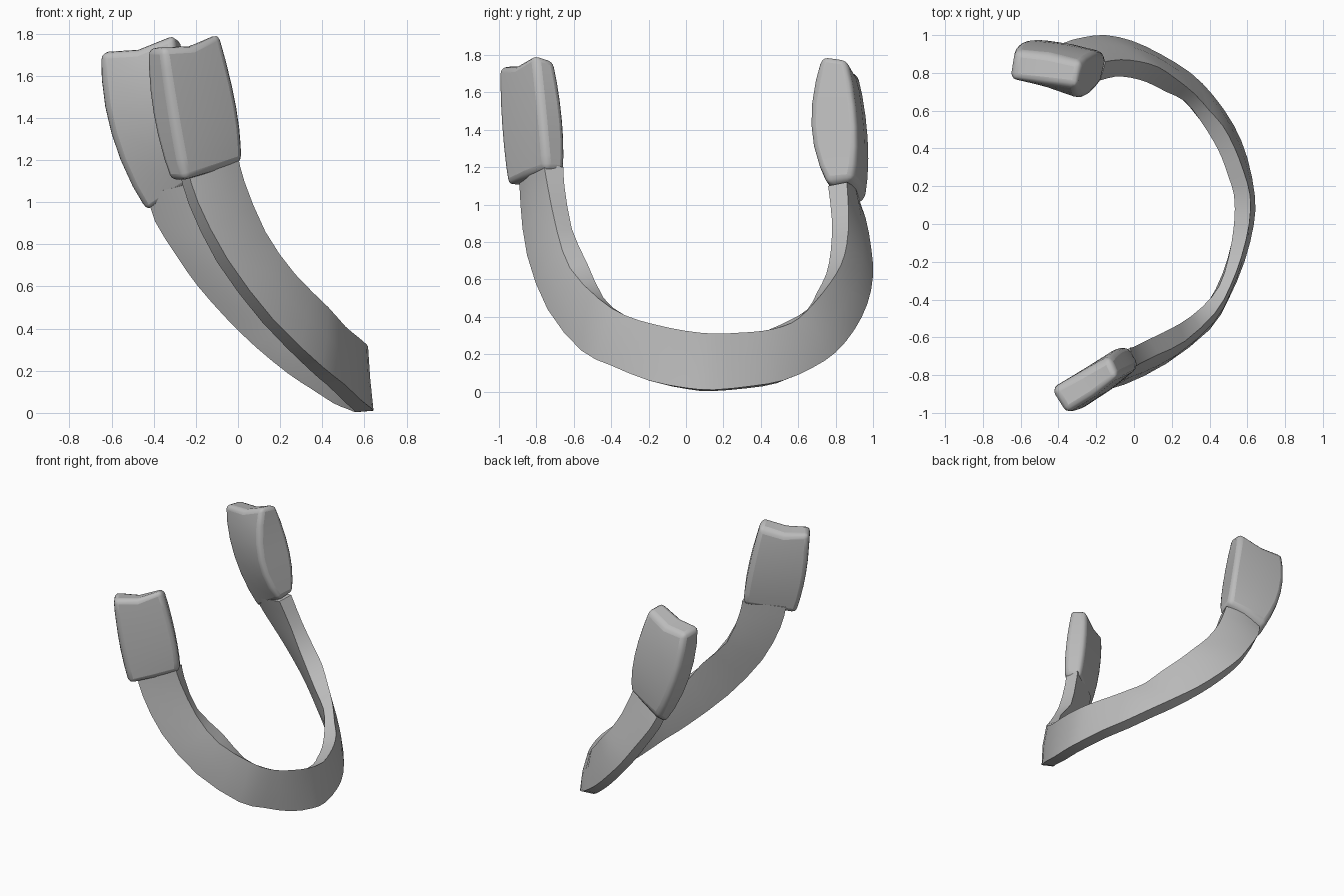
import bpy, bmesh, math
from mathutils import Vector as V

if "Cube" in bpy.data.objects:
    bpy.data.objects.remove(bpy.data.objects["Cube"])

grey = bpy.data.materials.new("plain grey")
grey.diffuse_color = (0.5, 0.5, 0.5, 1)
grey.use_nodes = True
grey.node_tree.nodes["Principled BSDF"].inputs["Base Color"].default_value = grey.diffuse_color


def loft(name, rings, bevel=0):
    """Skin a list of six-point rings and cap the ends."""
    bm = bmesh.new()
    loops = [[bm.verts.new(p) for p in ring] for ring in rings]
    for a, b in zip(loops, loops[1:]):
        for i in range(6):
            j = (i + 1) % 6
            bm.faces.new((a[i], a[j], b[j], b[i]))
    for r in (loops[0], loops[-1]):
        bm.faces.new((r[0], r[1], r[4], r[5]))
        bm.faces.new((r[1], r[2], r[3], r[4]))
    bmesh.ops.recalc_face_normals(bm, faces=bm.faces)
    mesh = bpy.data.meshes.new(name)
    bm.to_mesh(mesh)
    bm.free()
    obj = bpy.data.objects.new(name, mesh)
    bpy.context.collection.objects.link(obj)
    mesh.materials.append(grey)
    if bevel:
        mod = obj.modifiers.new("rounding", 'BEVEL')
        mod.width, mod.segments = bevel, 3
        mod.limit_method, mod.angle_limit = 'ANGLE', math.radians(45)
    bpy.context.view_layer.objects.active = obj
    obj.select_set(True)
    bpy.ops.object.shade_smooth_by_angle(angle=math.radians(50))
    obj.select_set(False)
    return obj


def spline(points, sub=2):
    """Smooth curve through the points."""
    p = [V(q) for q in points]
    p = [2 * p[0] - p[1]] + p + [2 * p[-1] - p[-2]]
    out = []
    for a, b, c, d in zip(p, p[1:], p[2:], p[3:]):
        for k in range(sub):
            t = k / sub
            out.append(.5 * (2 * b + (c - a) * t + (2 * a - 5 * b + 4 * c - d) * t ** 2
                             + (3 * b - a - 3 * c + d) * t ** 3))
    return out + [p[-2]]


# U-shaped band: outer lower edge, sharp upper ridge and inner upper edge, front to back
lower = spline([(-.24, -.89, 1.16), (-.19, -.885, 1.0), (-.05, -.85, .73), (.17, -.74, .44),
                (.40, -.56, .22), (.50, -.4, .14), (.585, -.2, .06), (.635, 0, .02), (.64, .15, .01),
                (.60, .35, .03), (.53, .52, .06), (.42, .68, .13), (.30, .80, .21), (.14, .90, .33),
                (-.01, .97, .47), (-.15, 1.0, .62), (-.26, .99, .77), (-.37, .96, .93), (-.42, .91, 1.06)])
ridge = spline([(0, -.76, 1.22), (.03, -.74, 1.1), (.13, -.69, .86), (.27, -.62, .66),
                (.43, -.47, .50), (.51, -.33, .41), (.57, -.17, .36), (.61, 0, .325), (.615, .15, .31),
                (.58, .28, .315), (.53, .41, .325), (.47, .52, .35), (.40, .60, .39), (.32, .69, .48),
                (.22, .77, .58), (.13, .83, .68), (.03, .86, .79), (-.07, .87, .94), (-.15, .86, 1.12)])
inner = spline([(-.02, -.655, 1.2), (0, -.65, 1.1), (.08, -.61, .87), (.24, -.53, .69),
                (.36, -.44, .50), (.45, -.33, .41), (.50, -.18, .34), (.53, 0, .28), (.53, .15, .27),
                (.50, .25, .28), (.465, .35, .30), (.42, .44, .33), (.35, .55, .38), (.27, .65, .44),
                (.17, .70, .53), (.07, .75, .63), (-.02, .775, .76), (-.10, .78, .92), (-.18, .76, 1.1)])
mid = [(p + q) / 2 for p, q in zip(lower, ridge)]
rings = []
for i, (lo, up, inn) in enumerate(zip(lower, ridge, inner)):
    along = mid[min(i + 1, len(mid) - 1)] - mid[max(i - 1, 0)]
    n = along.cross(up - lo).normalized()
    low_in = lo - n * .085
    rings.append((lo, mid[i] + n * (.03 * abs(mid[i].y) - .005), up, inn,
                  (low_in + inn) / 2 - n * .005, low_in))
loft("band", rings)


def pad(name, a, b, c, bulge, steps=6):
    """End pad along a smooth arc; corners: outer low, outer high, inner high, inner low."""
    rings = []
    for k in range(steps + 1):
        t = k / steps
        w = ((1 - t) * (1 - 2 * t), 4 * t * (1 - t), t * (2 * t - 1))
        p = [V(x) * w[0] + V(y) * w[1] + V(z) * w[2] for x, y, z in zip(a, b, c)]
        out = ((p[0] + p[1]) - (p[2] + p[3])).normalized() * bulge
        dip = V((0, 0, -.03 if k == steps else 0))
        rings.append((p[0], (p[0] + p[1]) / 2 + out + dip, p[1],
                      p[2], (p[2] + p[3]) / 2 + dip, p[3]))
    loft(name, rings, .035)


pad("front_pad",
    [(-.25, -.96, 1.10), (.025, -.75, 1.19), (-.03, -.645, 1.17), (-.33, -.87, 1.10)],
    [(-.31, -.995, 1.42), (.005, -.77, 1.45), (-.08, -.65, 1.45), (-.415, -.87, 1.42)],
    [(-.36, -1.005, 1.735), (-.085, -.81, 1.81), (-.13, -.70, 1.77), (-.435, -.87, 1.735)], .01)
pad("back_pad",
    [(-.43, .965, 1.03), (-.15, .89, 1.13), (-.17, .75, 1.12), (-.435, .86, .94)],
    [(-.58, .975, 1.35), (-.18, .91, 1.42), (-.27, .66, 1.43), (-.605, .80, 1.32)],
    [(-.63, .92, 1.70), (-.28, .86, 1.78), (-.30, .725, 1.80), (-.655, .765, 1.715)], .01)
